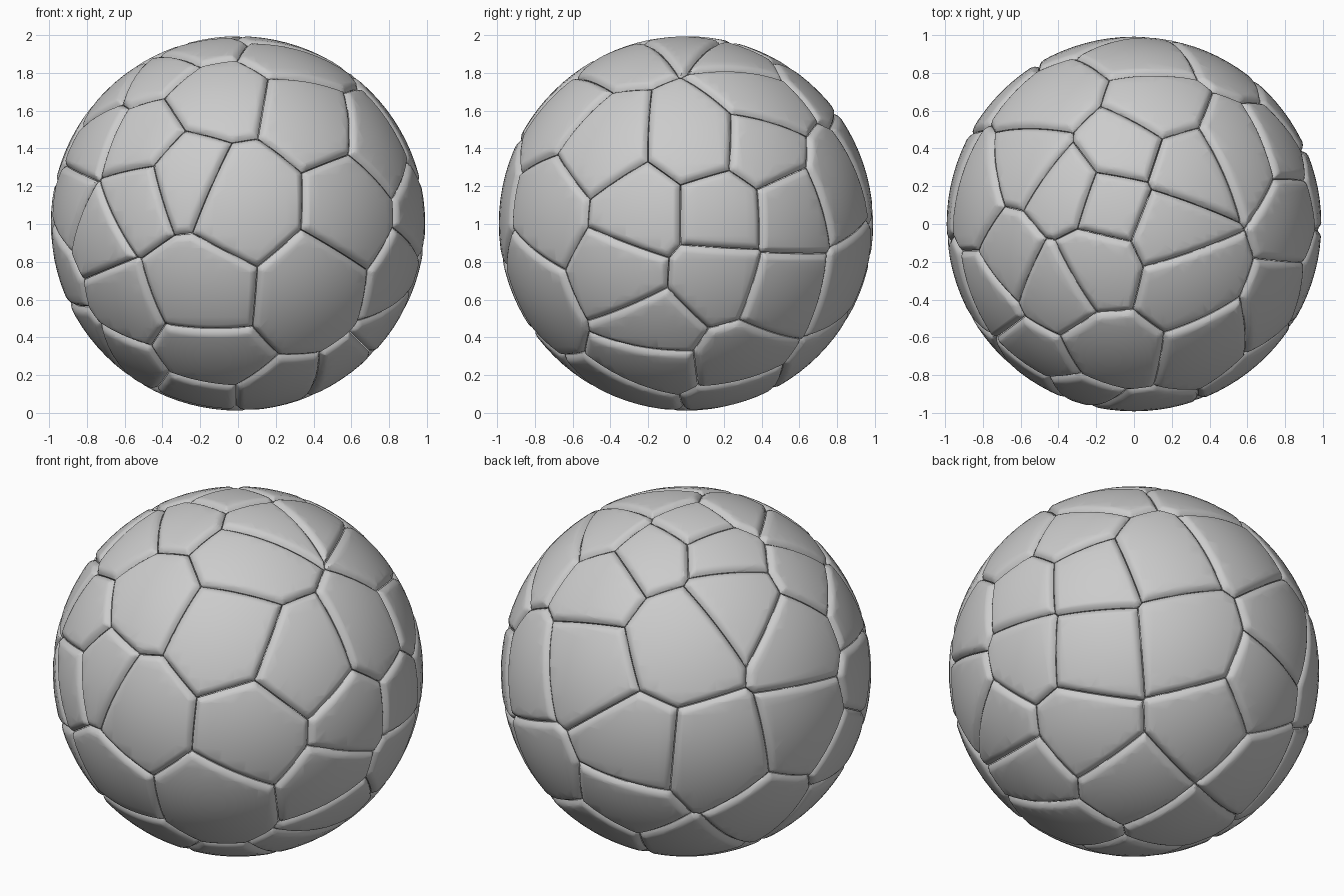
import bpy, bmesh
from math import radians, sqrt
from mathutils import Vector

if "Cube" in bpy.data.objects:
    bpy.data.objects.remove(bpy.data.objects["Cube"])

R = 0.991
CENTRE = Vector((0, 0, 1.003))
GAP = 0.002          # half width of each crack
WIDTH = 0.038        # width of the worn edge
DEPTH = 0.024        # how far the edge drops below the surface

# Piece centres, grouped by the side they are read from (two in-plane coordinates)
front = [(-.12, .70), (.40, .60), (.01, .12), (-.31, .25), (-.55, .15), (-.54, .44),
         (-.79, -.07), (-.24, -.36), (-.65, -.44), (-.20, -.75), (.42, -.38), (.65, .08)]
right = [(-.46, .42), (.06, .46), (.42, .41), (.20, .05), (-.26, .05), (-.36, -.27),
         (.17, -.31), (-.17, -.58), (-.17, -.78), (.27, -.74), (.53, -.38), (.58, .06), (.41, .70)]
top = [(-.45, -.35), (.28, -.32), (.20, -.03), (.30, .30), (-.20, -.22), (-.13, .10),
       (-.06, .42), (-.38, .18), (-.58, .34), (-.44, .68), (.12, .65), (-.68, -.18)]
back = [(.50, .20), (.33, -.33), (-.20, -.42), (-.29, -.06), (-.70, -.10), (.05, .38)]
left = [(.12, .48), (.21, 0), (.37, -.52), (-.40, .45), (-.38, .10), (-.18, -.28), (-.12, -.60)]
bottom = [(.07, .72), (.24, .25), (-.22, .13), (-.38, .55), (-.58, -.32), (.20, -.30), (-.22, -.30)]


def on_sphere(points, axis, sign):
    """Lift flat coordinates onto the unit sphere along one axis."""
    result = []
    for a, b in points:
        p = [a, b]
        p.insert(axis, sign * sqrt(max(0.0, 1 - a * a - b * b)))
        result.append(Vector(p).normalized())
    return result


seeds = (on_sphere(front, 1, -1) + on_sphere(right, 0, 1) + on_sphere(top, 2, 1)
         + on_sphere(back, 1, 1) + on_sphere(left, 0, -1) + on_sphere(bottom, 2, -1))

# Whole ball that every piece is cut from
ball = bmesh.new()
bmesh.ops.create_uvsphere(ball, u_segments=96, v_segments=48, radius=R)


def cut(bm, normal, offset, clear):
    bmesh.ops.bisect_plane(bm, geom=bm.verts[:] + bm.edges[:] + bm.faces[:], dist=1e-5,
                           plane_co=normal * -offset, plane_no=normal, clear_outer=clear)


def make_piece(index, seed):
    bm = ball.copy()
    others = sorted((s for s in seeds if s is not seed), key=lambda s: (s - seed).length)
    normals = [(s - seed).normalized() for s in others]

    # Trim the skin to this piece
    for n in normals:
        cut(bm, n, GAP, True)

    # Extra loops along the rim for the worn edge
    near = [n for n in normals if max(v.co.dot(n) for v in bm.verts) > -GAP - WIDTH]
    for n in near:
        for offset in (WIDTH, WIDTH * .6, WIDTH * .25):
            cut(bm, n, GAP + offset, False)

    # Round the rim down into the crack
    for v in bm.verts:
        t = min([-v.co.dot(n) - GAP for n in near] + [WIDTH])
        drop = DEPTH * (1 - max(0, t) / WIDTH) ** 2
        v.co *= 1 - drop / R

    # Crack walls running to the middle make the piece solid
    rim = [e for e in bm.edges if e.is_boundary]
    core = bm.verts.new(seed * 0.02)
    for e in rim:
        bm.faces.new((e.verts[0], e.verts[1], core))
    bmesh.ops.recalc_face_normals(bm, faces=bm.faces[:])

    mesh = bpy.data.meshes.new(f"ball_piece_{index:02d}")
    bm.to_mesh(mesh)
    bm.free()
    mesh.shade_smooth()
    mesh.set_sharp_from_angle(angle=radians(40))
    obj = bpy.data.objects.new(mesh.name, mesh)
    obj.location = CENTRE
    bpy.context.collection.objects.link(obj)


for i, s in enumerate(seeds):
    make_piece(i, s)
ball.free()
